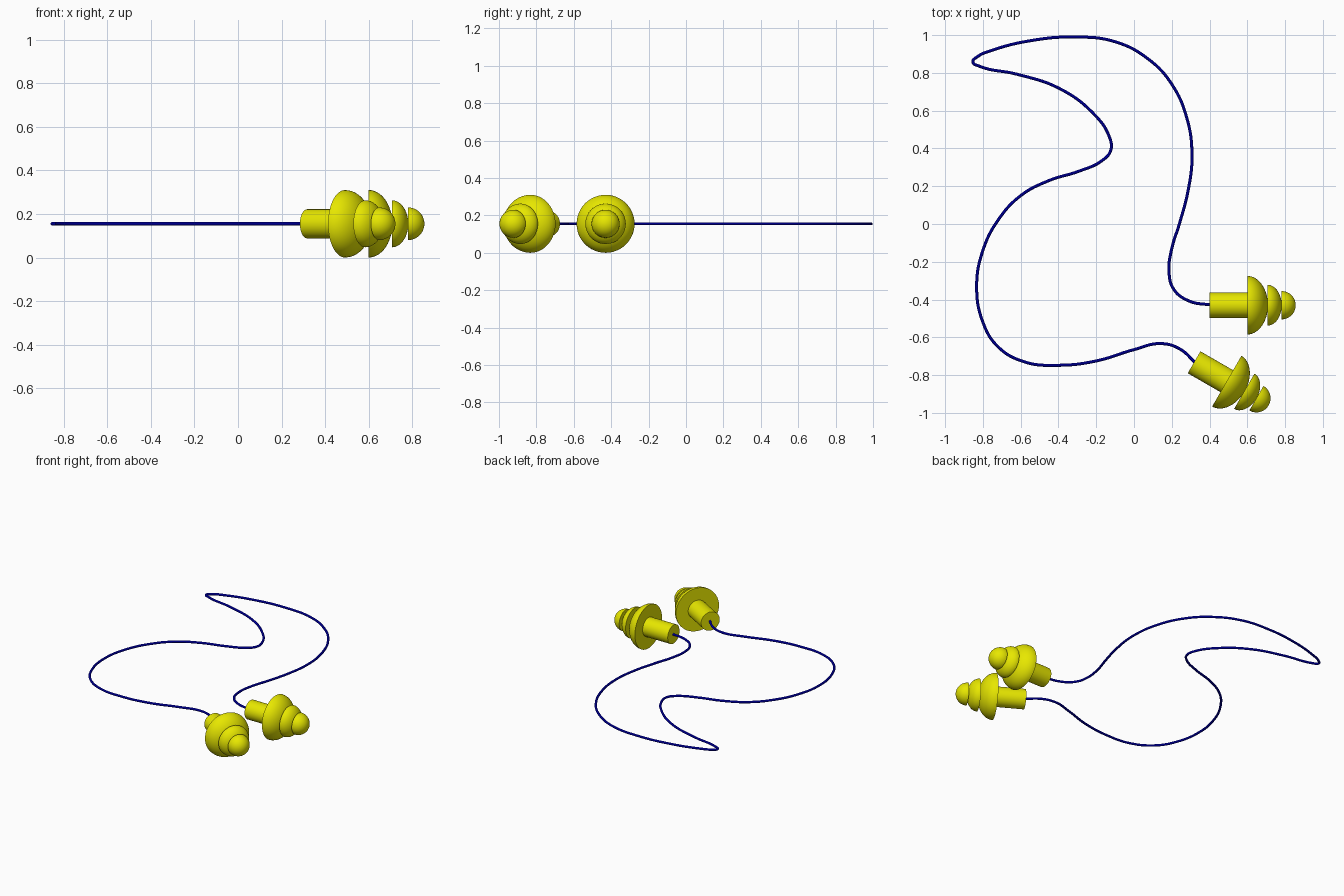
import bpy
import bmesh
from math import cos, sin, pi, radians
from mathutils import Vector

cube = bpy.data.objects.get("Cube")
if cube:
    bpy.data.objects.remove(cube)

AXIS_Z = 0.155


def make_material(name, color):
    mat = bpy.data.materials.new(name)
    mat.use_nodes = True
    mat.diffuse_color = color
    mat.node_tree.nodes["Principled BSDF"].inputs["Base Color"].default_value = color
    return mat


def smooth(obj):
    bpy.ops.object.select_all(action="DESELECT")
    obj.select_set(True)
    bpy.context.view_layer.objects.active = obj
    bpy.ops.object.shade_smooth_by_angle(angle=radians(35))


yellow = make_material("yellow rubber", (0.83, 0.83, 0, 1))
blue = make_material("blue cord", (0, 0, 1, 1))


# Half outline of a plug along x: stem, then domed flanges with flat backs
def plug_profile():
    stem_radius, stem_length = 0.067, 0.2
    points = [(0, 0), (0, stem_radius), (stem_length, stem_radius)]
    flanges = [  # start, radius, dome length, sweep in degrees
        (stem_length, 0.155, 0.109, 80),
        (0.307, 0.108, 0.075, 80),
        (0.381, 0.075, 0.075, 90),
    ]
    steps = 12
    for start, radius, length, sweep in flanges:
        for i in range(steps + 1):
            t = radians(sweep) * i / steps
            points.append((start + length * sin(t), radius * cos(t)))
    return points


# Lathe the outline around x, then place and turn the plug
def make_plug(name, x, y, angle):
    bm = bmesh.new()
    verts = [bm.verts.new((px, pr, 0)) for px, pr in plug_profile()]
    edges = [bm.edges.new(pair) for pair in zip(verts, verts[1:])]
    bmesh.ops.spin(bm, geom=verts + edges, cent=(0, 0, 0), axis=(1, 0, 0),
                   angle=2 * pi, steps=48)
    bmesh.ops.remove_doubles(bm, verts=bm.verts, dist=0.0001)
    bmesh.ops.recalc_face_normals(bm, faces=bm.faces)
    mesh = bpy.data.meshes.new(name)
    bm.to_mesh(mesh)
    bm.free()
    obj = bpy.data.objects.new(name, mesh)
    bpy.context.collection.objects.link(obj)
    obj.location = (x, y, AXIS_Z)
    obj.rotation_euler.z = radians(angle)
    mesh.materials.append(yellow)
    smooth(obj)


make_plug("back_plug", 0.4, -0.43, 0)
make_plug("front_plug", 0.318, -0.732, -30)

# Cord path from one stem to the other, lying flat
path = [
    (0.42, -0.43), (0.29, -0.407), (0.21, -0.345), (0.185, -0.25),
    (0.2, -0.13), (0.24, 0), (0.285, 0.17), (0.307, 0.36),
    (0.28, 0.56), (0.2, 0.74), (0.08, 0.87), (-0.1, 0.965),
    (-0.32, 0.99), (-0.55, 0.97), (-0.75, 0.92), (-0.83, 0.885),
    (-0.853, 0.858), (-0.82, 0.836), (-0.62, 0.793), (-0.4, 0.72),
    (-0.22, 0.59), (-0.13, 0.46), (-0.123, 0.39), (-0.17, 0.335),
    (-0.29, 0.28), (-0.45, 0.23), (-0.6, 0.15), (-0.72, 0.02),
    (-0.8, -0.14), (-0.833, -0.33), (-0.8, -0.52), (-0.72, -0.65),
    (-0.58, -0.73), (-0.4, -0.748), (-0.2, -0.725), (0, -0.665),
    (0.14, -0.633), (0.24, -0.66), (0.33, -0.74),
]
curve = bpy.data.curves.new("cord", "CURVE")
curve.dimensions = "3D"
curve.bevel_depth = 0.008
curve.bevel_resolution = 3
curve.resolution_u = 8
curve.use_fill_caps = True
spline = curve.splines.new("BEZIER")
spline.bezier_points.add(len(path) - 1)
for point, (x, y) in zip(spline.bezier_points, path):
    point.co = Vector((x, y, AXIS_Z))
    point.handle_left_type = point.handle_right_type = "AUTO"
curve.materials.append(blue)
cord = bpy.data.objects.new("cord", curve)
bpy.context.collection.objects.link(cord)
bpy.ops.object.select_all(action="DESELECT")
cord.select_set(True)
bpy.context.view_layer.objects.active = cord
bpy.ops.object.convert(target="MESH")
smooth(bpy.context.view_layer.objects.active)
